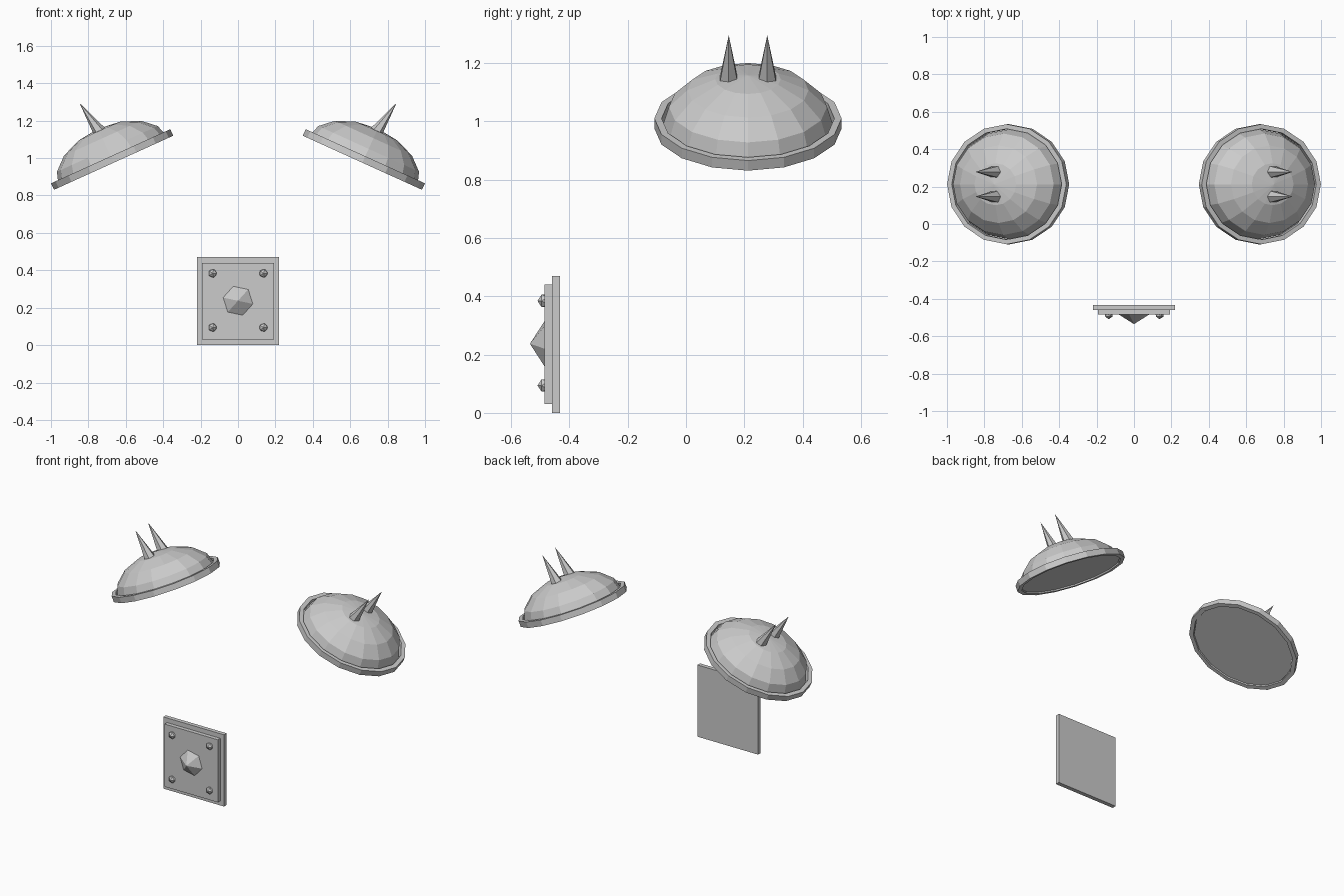
import bpy, bmesh, math
from mathutils import Matrix, Vector

if "Cube" in bpy.data.objects:
    bpy.data.objects.remove(bpy.data.objects["Cube"])


def lathe(bm, profile, n, mat, closed=False, phase=0.0):
    """Spin (radius, height) points round local z; radius 0 makes a pole."""
    rings = []
    for r, h in profile:
        if r == 0:
            rings.append([bm.verts.new(mat @ Vector((0, 0, h)))] * n)
        else:
            rings.append([bm.verts.new(mat @ Vector((
                r * math.cos(phase + math.tau * i / n),
                r * math.sin(phase + math.tau * i / n), h))) for i in range(n)])
    pairs = list(zip(rings, rings[1:]))
    if closed:
        pairs.append((rings[-1], rings[0]))
    for a, b in pairs:
        for i in range(n):
            j = (i + 1) % n
            quad = list(dict.fromkeys((a[i], a[j], b[j], b[i])))
            bm.faces.new(quad)


def finish(bm, name, mirror=False):
    bmesh.ops.recalc_face_normals(bm, faces=bm.faces)
    mesh = bpy.data.meshes.new(name)
    bm.to_mesh(mesh)
    bm.free()
    ob = bpy.data.objects.new(name, mesh)
    bpy.context.collection.objects.link(ob)
    if mirror:
        ob.modifiers.new("Mirror", 'MIRROR').use_mirror_merge = False
    return ob


def box(name, x0, x1, y0, y1, z0, z1):
    bm = bmesh.new()
    bmesh.ops.create_cube(bm, size=1, matrix=Matrix.Translation(
        ((x0 + x1) / 2, (y0 + y1) / 2, (z0 + z1) / 2))
        @ Matrix.Diagonal((x1 - x0, y1 - y0, z1 - z0, 1)))
    finish(bm, name)


# Shoulder pads: tilted, slightly narrower in y, mirrored across x
PAD_Y = 0.2125
pad = (Matrix.Translation((0.665, PAD_Y, 0.975))
       @ Matrix.Rotation(math.radians(24.4), 4, 'Y')
       @ Matrix.Diagonal((1, 0.917, 1, 1)))

# Domed shell, closed underneath
bm = bmesh.new()
dome = [(0, 0.008)]
for k in range(4):
    a = math.radians(22.5 * k)
    dome.append((0.32 * math.cos(a), 0.008 + 0.192 * math.sin(a)))
dome.append((0, 0.2))
lathe(bm, dome, 16, pad)
finish(bm, "shoulder_dome", True)

# Rim band
bm = bmesh.new()
lathe(bm, [(0.35, 0), (0.35, 0.038), (0.323, 0.038), (0.323, 0)], 16, pad, closed=True)
finish(bm, "shoulder_rim", True)

# Two spikes per pad
bm = bmesh.new()
for dy in (-0.066, 0.066):
    m = (Matrix.Translation((0.738, PAD_Y + dy, 1.138))
         @ Matrix.Rotation(math.radians(35), 4, 'Y'))
    lathe(bm, [(0, 0), (0.036, 0), (0, 0.191)], 6, m)
finish(bm, "shoulder_spikes", True)

# Belt plate in two layers
box("buckle_back_plate", -0.22, 0.22, -0.459, -0.432, 0, 0.47)
box("buckle_front_plate", -0.193, 0.193, -0.485, -0.459, 0.03, 0.44)

# Six-sided centre stud
front = Matrix.Rotation(math.radians(90), 4, 'X')
bm = bmesh.new()
lathe(bm, [(0, 0), (0.083, 0), (0, 0.051)], 6,
      Matrix.Translation((0, -0.484, 0.237)) @ front, phase=math.radians(-12))
finish(bm, "buckle_stud")

# Corner rivets
bm = bmesh.new()
for x in (-0.136, 0.136):
    for z in (0.094, 0.384):
        bmesh.ops.create_icosphere(bm, subdivisions=1, radius=0.025,
                                   matrix=Matrix.Translation((x, -0.484, z)) @ front)
finish(bm, "buckle_rivets")
